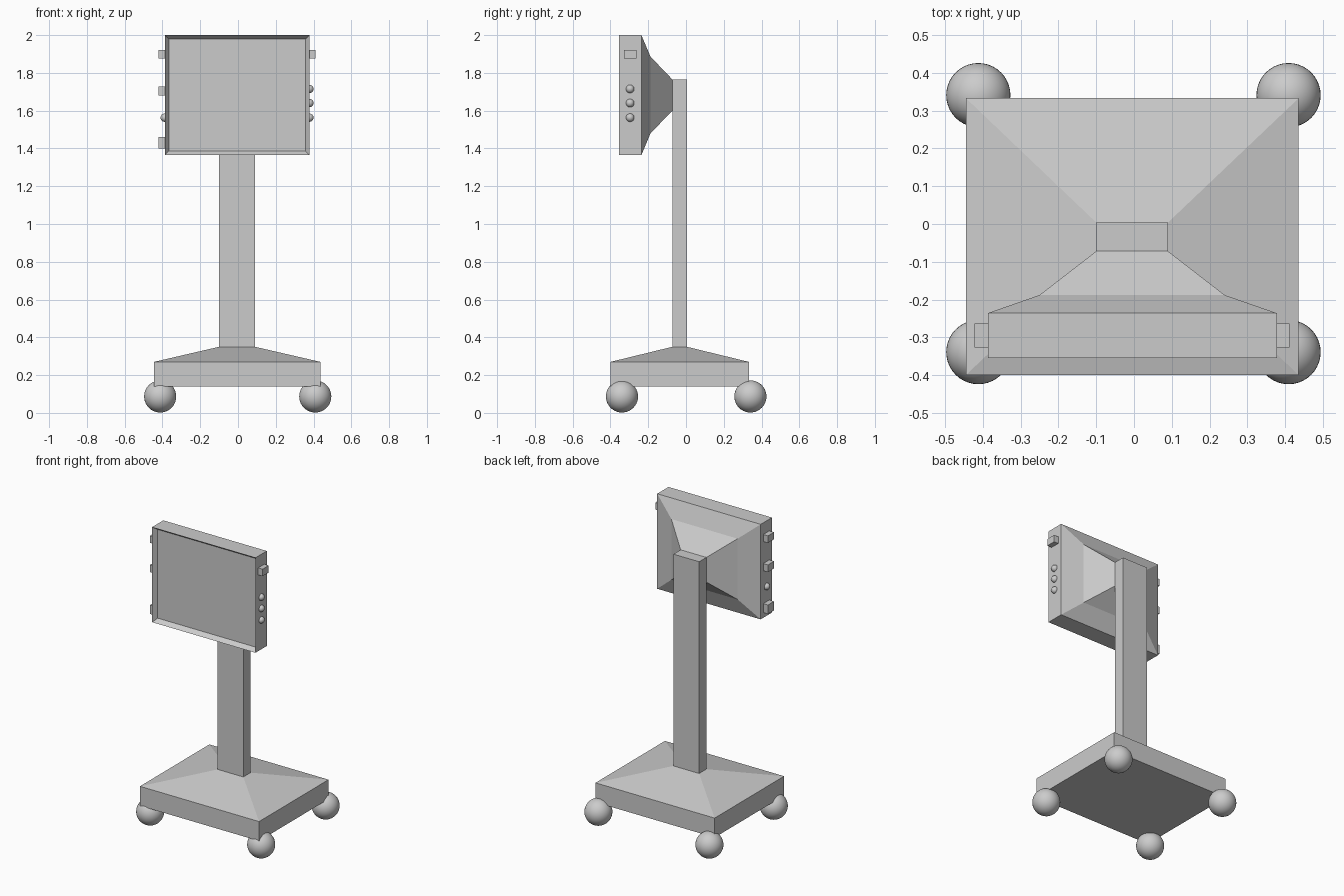
import bpy, bmesh

if "Cube" in bpy.data.objects:
    bpy.data.objects.remove(bpy.data.objects["Cube"])


def loft(name, rings, recess=None):
    """Skin a stack of four-cornered rings; optionally inset the first cap."""
    bm = bmesh.new()
    loops = [[bm.verts.new(p) for p in ring] for ring in rings]
    for a, b in zip(loops, loops[1:]):
        for i in range(4):
            j = (i + 1) % 4
            bm.faces.new((a[i], a[j], b[j], b[i]))
    first = bm.faces.new(loops[0][::-1])
    bm.faces.new(loops[-1])
    bmesh.ops.recalc_face_normals(bm, faces=bm.faces)
    if recess:
        width, depth = recess
        bmesh.ops.inset_region(bm, faces=[first], thickness=width, depth=-depth)
    me = bpy.data.meshes.new(name)
    bm.to_mesh(me)
    bm.free()
    ob = bpy.data.objects.new(name, me)
    bpy.context.collection.objects.link(ob)
    return ob


def flat_ring(x0, x1, y0, y1, z):
    return [(x0, y0, z), (x1, y0, z), (x1, y1, z), (x0, y1, z)]


def upright_ring(x0, x1, z0, z1, y):
    return [(x0, y, z0), (x1, y, z0), (x1, y, z1), (x0, y, z1)]


def ball(name, loc, r, seg=40):
    bpy.ops.mesh.primitive_uv_sphere_add(radius=r, location=loc, segments=seg, ring_count=seg // 2)
    ob = bpy.context.object
    ob.name = name
    bpy.ops.object.shade_smooth()


def box(name, x0, x1, y0, y1, z0, z1):
    loft(name, [flat_ring(x0, x1, y0, y1, z0), flat_ring(x0, x1, y0, y1, z1)])


# Base with sloped top, continuing into the column
loft("base_and_column", [
    flat_ring(-0.445, 0.436, -0.40, 0.333, 0.14),
    flat_ring(-0.445, 0.436, -0.40, 0.333, 0.27),
    flat_ring(-0.10, 0.09, -0.072, 0.004, 0.35),
    flat_ring(-0.10, 0.09, -0.072, 0.004, 1.765),
])

# Ball casters
for x in (-0.412, 0.409):
    for y in (-0.339, 0.341):
        ball("caster", (x, y, 0.087), 0.085)

# Screen with recessed front and stepped tapering back
loft("screen", [
    upright_ring(-0.387, 0.378, 1.365, 2.0, -0.355),
    upright_ring(-0.387, 0.378, 1.365, 2.0, -0.236),
    upright_ring(-0.25, 0.24, 1.48, 1.886, -0.188),
    upright_ring(-0.10, 0.09, 1.60, 1.765, -0.072),
], recess=(0.03, 0.03))

# Square buttons on the screen sides
box("right_button", 0.37, 0.411, -0.327, -0.263, 1.875, 1.922)
for z0, z1 in ((1.875, 1.922), (1.68, 1.728), (1.40, 1.46)):
    box("left_button", -0.422, -0.38, -0.327, -0.263, z0, z1)

# Round knobs
for z in (1.715, 1.64, 1.563):
    ball("right_knob", (0.378, -0.296, z), 0.022, 24)
ball("left_knob", (-0.388, -0.296, 1.563), 0.022, 24)
